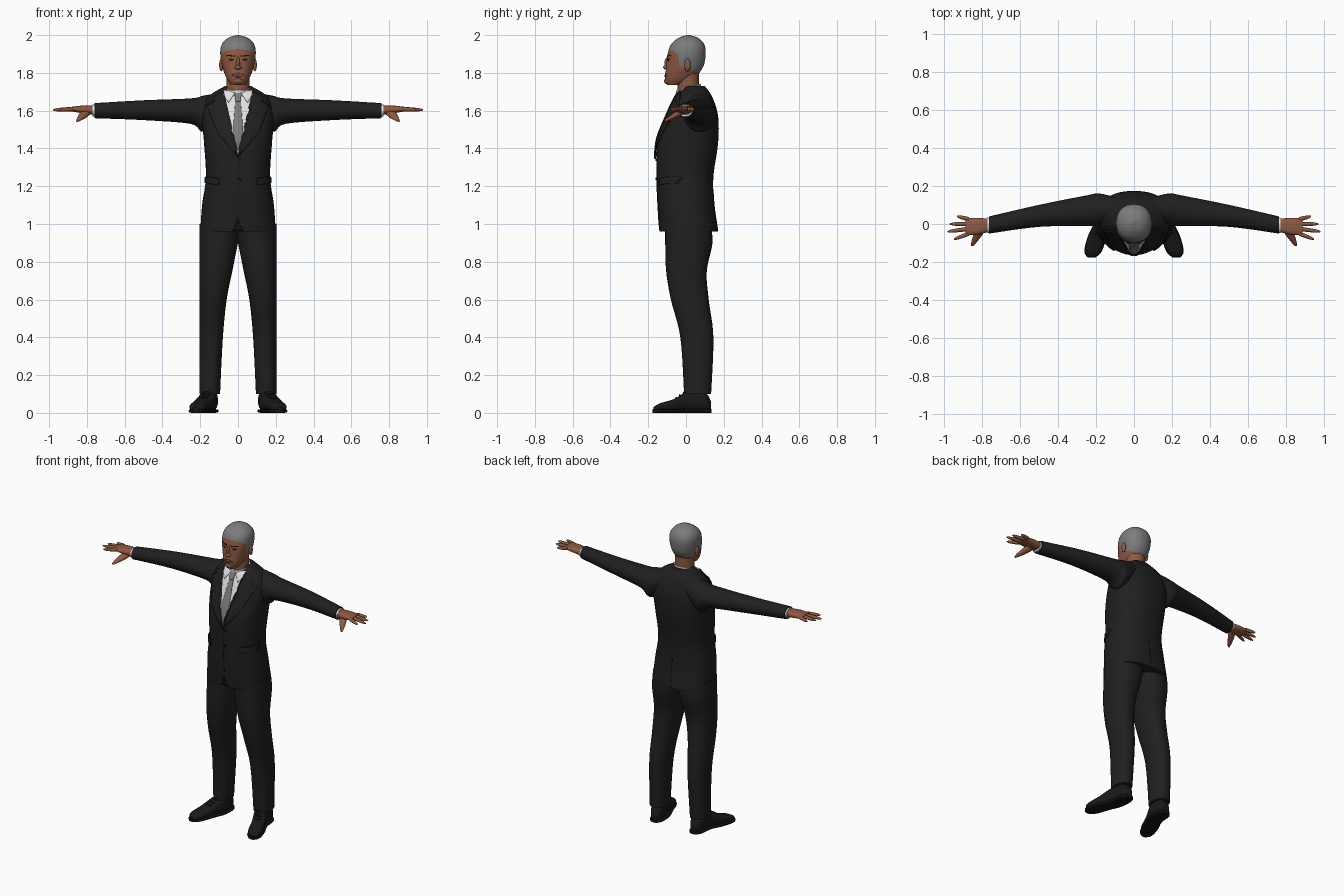
import bpy, bmesh, math
from mathutils import Matrix, Vector
from mathutils.bvhtree import BVHTree

default_cube = bpy.data.objects.get("Cube")
if default_cube:
    bpy.data.objects.remove(default_cube)


def material(name, red, green, blue):
    mat = bpy.data.materials.new(name)
    mat.use_nodes = True
    mat.diffuse_color = (red, green, blue, 1)
    mat.node_tree.nodes["Principled BSDF"].inputs["Base Color"].default_value = mat.diffuse_color
    return mat


SUIT = material("suit black", .014, .014, .014)
SEAM = material("seam black", .006, .006, .006)
SHOE = material("shoe leather", .01, .01, .01)
SHIRT = material("shirt white", .75, .75, .75)
TIE = material("tie grey", .2, .2, .2)
SKIN = material("skin brown", .27, .1, .055)
HAIR = material("hair grey", .2, .2, .2)
LIP = material("lip brown", .2, .065, .045)
DARK = material("eye dark brown", .03, .015, .01)
made = []


def finish(name, bm, *materials):
    bmesh.ops.recalc_face_normals(bm, faces=bm.faces[:])
    mesh = bpy.data.meshes.new(name)
    bm.to_mesh(mesh)
    bm.free()
    for mat in materials:
        mesh.materials.append(mat)
    obj = bpy.data.objects.new(name, mesh)
    bpy.context.collection.objects.link(obj)
    made.append(obj)
    return obj


def cut(bm, point, normal):
    bmesh.ops.bisect_plane(bm, geom=bm.verts[:] + bm.edges[:] + bm.faces[:],
                           plane_co=point, plane_no=normal)


def smooth_rows(rows, steps=6):
    """Smooth curve through rows of numbers."""
    result = []
    for i in range(len(rows) - 1):
        before, start, end = rows[max(i - 1, 0)], rows[i], rows[i + 1]
        after = rows[min(i + 2, len(rows) - 1)]
        for step in range(steps):
            t = step / steps
            result.append([b + t / 2 * (c - a + t * (2*a - 5*b + 4*c - d + t * (3*(b - c) + d - a)))
                           for a, b, c, d in zip(before, start, end, after)])
    return result + [list(rows[-1])]


def loft_mesh(axis, rows, side=1, power=2, segments=32, shear=0):
    """Skin rounded sections; a row is position, then low and high on the other two axes."""
    bm = bmesh.new()
    rings = []
    for position, low_a, high_a, low_b, high_b in smooth_rows(rows):
        ring = []
        for k in range(segments):
            angle = math.tau * k / segments
            u, v = (math.copysign(abs(f) ** (2 / power), f)
                    for f in (math.cos(angle), math.sin(angle)))
            co = [(low_a + high_a + u * (high_a - low_a)) / 2,
                  (low_b + high_b + v * (high_b - low_b)) / 2]
            co.insert("xyz".index(axis), position)
            ring.append(bm.verts.new((co[0] * side, co[1], co[2] + shear * co[1])))
        rings.append(ring)
    for lower, upper in zip(rings, rings[1:]):
        for k in range(segments):
            n = (k + 1) % segments
            bm.faces.new((lower[k], lower[n], upper[n], upper[k]))
    bm.faces.new(rings[0])
    bm.faces.new(rings[-1])
    return bm


def loft(name, axis, rows, mat, **options):
    return finish(name, loft_mesh(axis, rows, **options), mat)


def blob(name, centre, radii, mat, side=1):
    bm = bmesh.new()
    bmesh.ops.create_uvsphere(bm, u_segments=20, v_segments=12, radius=1)
    place = Matrix.Translation((centre[0] * side, *centre[1:])) @ Matrix.Diagonal((*radii, 1))
    bm.transform(place)
    return finish(name, bm, mat)


def plate(name, outline, target, mat, lift=.003, side=1, facing=-1, cell=.015):
    """Lay a thin sheet with an x-z outline onto a surface."""
    tree = BVHTree.FromPolygons([v.co for v in target.data.vertices],
                                [p.vertices for p in target.data.polygons])
    bm = bmesh.new()
    bm.faces.new([bm.verts.new((x * side, facing, z)) for x, z in outline])
    bmesh.ops.triangulate(bm, faces=bm.faces[:])
    for i, normal in ((0, Vector((1, 0, 0))), (2, Vector((0, 0, 1)))):
        values = [v.co[i] for v in bm.verts]
        for k in range(math.ceil(min(values) / cell), math.floor(max(values) / cell) + 1):
            cut(bm, normal * k * cell, normal)
    for v in bm.verts:
        hit, normal, *_ = tree.ray_cast(v.co, Vector((0, -facing, 0)))
        if hit is None:
            hit, normal, *_ = tree.find_nearest(Vector((v.co.x, facing * .05, v.co.z)))
        v.co = hit + normal * lift
    obj = finish(name, bm, mat)
    if sum(p.normal.y * p.area for p in obj.data.polygons) * facing < 0:
        obj.data.flip_normals()
    solid = obj.modifiers.new("thickness", "SOLIDIFY")
    solid.thickness, solid.offset = min(lift, .006), -1


def mirrored(half):
    """Close a half outline with its mirror image."""
    return half + [(-x, z) for x, z in reversed(half) if x]


def oval(x, z, width, height):
    angles = [k * math.tau / 14 for k in range(14)]
    return [(x + width * math.cos(a), z + height * math.sin(a)) for a in angles]


def band(x, z, length, height, slope=0):
    rise = slope * length
    return [(x, z), (x + length, z + rise), (x + length, z + rise + height), (x, z + height)]


# Jacket body: height, half width, front, back
body = [(.96, .2, -.14, .17), (1.1, .19, -.15, .15), (1.25, .17, -.155, .145),
        (1.43, .18, -.15, .17), (1.57, .19, -.1, .17), (1.67, .16, -.055, .14),
        (1.73, .07, -.01, .1)]
jacket = loft("jacket_body", "z", [(z, -w, w, front, back) for z, w, front, back in body],
              SUIT, power=2.4, segments=64)

# Shirt front, tie and jacket trim
plate("shirt_front", mirrored([(.085, 1.7), (.045, 1.52), (0, 1.365)]), jacket, SHIRT)
plate("tie_blade", mirrored([(.014, 1.66), (.028, 1.48), (0, 1.37)]), jacket, TIE, lift=.006)
plate("tie_knot", mirrored([(.022, 1.7), (.013, 1.65)]), jacket, TIE, lift=.01)
plate("front_seam", band(-.001, .97, .003, .4), jacket, SEAM, lift=.0015)
plate("back_vent", band(-.001, .97, .003, .2), jacket, SEAM, lift=.0015, facing=1)
plate("front_hem_gap", mirrored([(.03, .963), (.008, .99), (0, 1.04)]), jacket, SEAM, lift=.001)
for height in (1.24, 1.34):
    plate("jacket_button", oval(.012, height, .007, .007), jacket, SEAM, lift=.006)

# Neck and both collars, the collars sloping down to the front
loft("neck", "z", [(z, -.06, .06, -.045, .07) for z in (1.64, 1.8)], SKIN)
loft("shirt_collar", "z", [(z, -w, w, -.052, .08) for z, w in ((1.65, .08), (1.72, .067))],
     SHIRT, shear=.28)
loft("jacket_collar", "z", [(z, -w, w, .01 - w / 3, w + .015)
                            for z, w in ((1.64, .12), (1.7, .085))], SUIT, shear=.24)

# Head, with hair cut in along the hairline
skull = [(1.735, .035, -.1, -.03), (1.77, .06, -.11, .04), (1.83, .082, -.105, .09),
         (1.9, .094, -.097, .104), (1.95, .086, -.08, .097), (1.985, .053, -.04, .065),
         (2, .006, .005, .02)]
bm = loft_mesh("z", [(z, -w, w, front, back) for z, w, front, back in skull],
               power=2.2, segments=56)
hairline = [(Vector((0, -.09, 1.925)), Vector((0, .5, 1))),
            (Vector((0, -.035, 1.85)), Vector((0, 1, .1))),
            (Vector((0, -.035, 1.835)), Vector((0, .35, 1)))]
for point, normal in hairline:
    cut(bm, point, normal)
for face in bm.faces:
    middle = face.calc_center_median()
    brow, temple, nape = ((middle - point).dot(normal) > 0 for point, normal in hairline)
    face.material_index = int(brow or (temple and nape))
head = finish("head", bm, SKIN, HAIR)

# Face details
blob("nose_bridge", (0, -.095, 1.85), (.011, .02, .035), SKIN)
blob("nose_tip", (0, -.1, 1.829), (.02, .022, .012), SKIN)
blob("chin", (0, -.09, 1.757), (.03, .026, .02), SKIN)
plate("upper_lip", mirrored([(.01, 1.798), (.032, 1.789), (0, 1.787)]), head, LIP, cell=.008)
plate("lower_lip", mirrored([(.014, 1.777), (.03, 1.787), (0, 1.786)]), head, LIP, cell=.008)

# Paired parts
for side, label in ((1, "left_"), (-1, "right_")):
    plate(label + "eye", oval(.037, 1.871, .013, .005), head, DARK,
          lift=.002, side=side, cell=.008)
    plate(label + "eyebrow", band(.014, 1.886, .045, .005, slope=.1), head, DARK,
          side=side, cell=.008)
    blob(label + "ear", (.089, .008, 1.842), (.011, .017, .034), SKIN, side)

    plate(label + "lapel", [(.08, 1.7), (.13, 1.665), (.118, 1.65), (.16, 1.62), (.105, 1.48),
                            (0, 1.35), (.045, 1.52)], jacket, SUIT, lift=.008, side=side)
    plate(label + "collar_wing", [(.012, 1.695), (.05, 1.64), (.078, 1.68), (.075, 1.705)],
          jacket, SHIRT, lift=.008, side=side)
    plate(label + "pocket_flap", band(.1, 1.205, .07, .035, slope=.15), jacket, SUIT,
          lift=.007, side=side)
    plate(label + "pocket_slit", band(.1, 1.24, .07, .004, slope=.15), jacket, SEAM, side=side)

    loft(label + "sleeve", "x", [(.06, .01, .13, 1.6, 1.7), (.18, -.01, .16, 1.49, 1.68),
                                 (.25, -.01, .15, 1.53, 1.665), (.5, -.015, .1, 1.55, 1.655),
                                 (.76, -.05, .04, 1.56, 1.64)], SUIT, side=side)
    loft(label + "cuff", "x", [(x, -.046, .034, 1.568, 1.633) for x in (.74, .77)],
         SHIRT, side=side)

    # Hand: palm, four fingers fanned out, and thumb
    loft(label + "palm", "x", [(.74, -.036, .026, 1.576, 1.626), (.82, -.055, .032, 1.586, 1.627),
                               (.885, -.058, .03, 1.597, 1.62)], SKIN, side=side, power=2.5)
    reaches = {"index": .945, "middle": .98, "ring": .968, "little": .93}
    for k, (finger, reach) in enumerate(reaches.items()):
        rows = []
        for t in (0, .4, .8, 1):
            y = (.025 * k - .05) + (.015 * k - .03) * t
            z, radius = 1.609 - .005 * t, .011 - .008 * t ** 5
            rows.append((.865 + (reach - .865) * t, y - radius, y + radius,
                         z - radius, z + radius))
        loft(label + finger + "_finger", "x", rows, SKIN, side=side, segments=12)
    thumb = []
    for t in (0, .4, .8, 1):
        x, z, radius = .8 + .05 * t, 1.595 - .05 * t, .019 - .014 * t * t
        thumb.append((-.02 - .095 * t, x - radius * 1.4, x + radius * 1.4, z - radius, z + radius))
    loft(label + "thumb", "y", thumb, SKIN, side=side, segments=16)

    # Trouser leg: height, inner side, front, back
    leg = [(1, -.02, -.11, .13), (.9, 0, -.11, .14), (.75, .03, -.105, .11),
           (.6, .06, -.08, .12), (.4, .08, -.03, .145), (.1, .095, -.01, .133)]
    loft(label + "trouser_leg", "z", [(z, inner, .204, front, back)
                                      for z, inner, front, back in leg],
         SUIT, side=side, power=2.3)

    # Shoe from heel to toe: position, middle, half width, height; the sole follows it
    shoe = [(.133, .146, .02, .06), (.1, .148, .04, .11), (.02, .155, .044, .12),
            (-.06, .19, .047, .075), (-.14, .215, .042, .05), (-.173, .222, .016, .03)]
    loft(label + "shoe", "y", [(y, x - w, x + w, .01, top) for y, x, w, top in shoe],
         SHOE, side=side, power=2.6)
    loft(label + "sole", "y", [(y * 1.02, x - w - .004, x + w + .004, 0, .02)
                               for y, x, w, top in shoe], SEAM, side=side, power=4)
    for k in range(3):
        blob(label + "lace", (.165 + .009 * k, -.012 - .02 * k, .105 - .014 * k),
             (.025, .005, .008), SEAM, side)

# Smooth shading with sharp rims
bpy.ops.object.select_all(action="DESELECT")
for obj in made:
    obj.select_set(True)
bpy.context.view_layer.objects.active = made[0]
bpy.ops.object.shade_smooth_by_angle(angle=math.radians(45))
